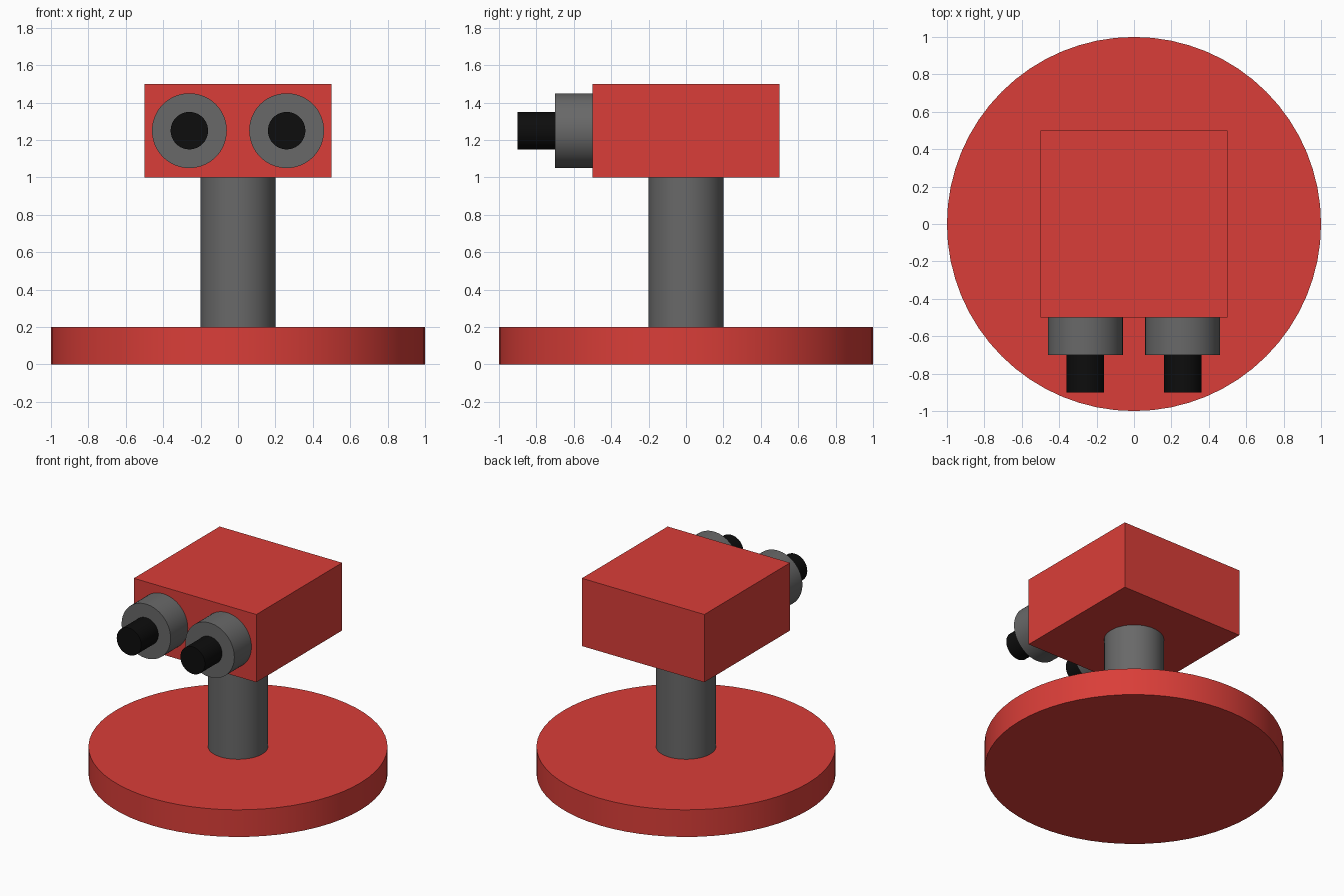
import bpy
import math

cube = bpy.data.objects.get("Cube")
if cube:
    bpy.data.objects.remove(cube, do_unlink=True)


def make_material(name, colour):
    mat = bpy.data.materials.new(name)
    mat.use_nodes = True
    mat.diffuse_color = (*colour, 1)
    mat.node_tree.nodes["Principled BSDF"].inputs["Base Color"].default_value = (*colour, 1)
    return mat


red = make_material("red", (0.70, 0.048, 0.040))
grey = make_material("grey", (0.14, 0.14, 0.14))
black = make_material("black", (0.004, 0.004, 0.004))


def cylinder(name, radius, depth, centre, mat, tilt=0):
    bpy.ops.mesh.primitive_cylinder_add(vertices=64, radius=radius, depth=depth,
                                        location=centre, rotation=(tilt, 0, 0))
    obj = bpy.context.object
    obj.name = name
    obj.data.materials.append(mat)
    bpy.ops.object.shade_smooth_by_angle(angle=math.radians(30))
    return obj


# Round base and post
cylinder("base", 1, 0.2, (0, 0, 0.1), red)
cylinder("post", 0.2, 0.8, (0, 0, 0.6), grey)

# Box head
bpy.ops.mesh.primitive_cube_add(size=1, location=(0, 0, 1.25))
head = bpy.context.object
head.name = "head"
head.scale = (1, 1, 0.5)
head.data.materials.append(red)

# Paired barrels pointing forward, each with a narrow tip
for side, x in (("left", 0.26), ("right", -0.26)):
    cylinder(side + "_barrel", 0.2, 0.2, (x, -0.6, 1.25), grey, math.pi / 2)
    cylinder(side + "_barrel_tip", 0.1, 0.2, (x, -0.8, 1.25), black, math.pi / 2)
